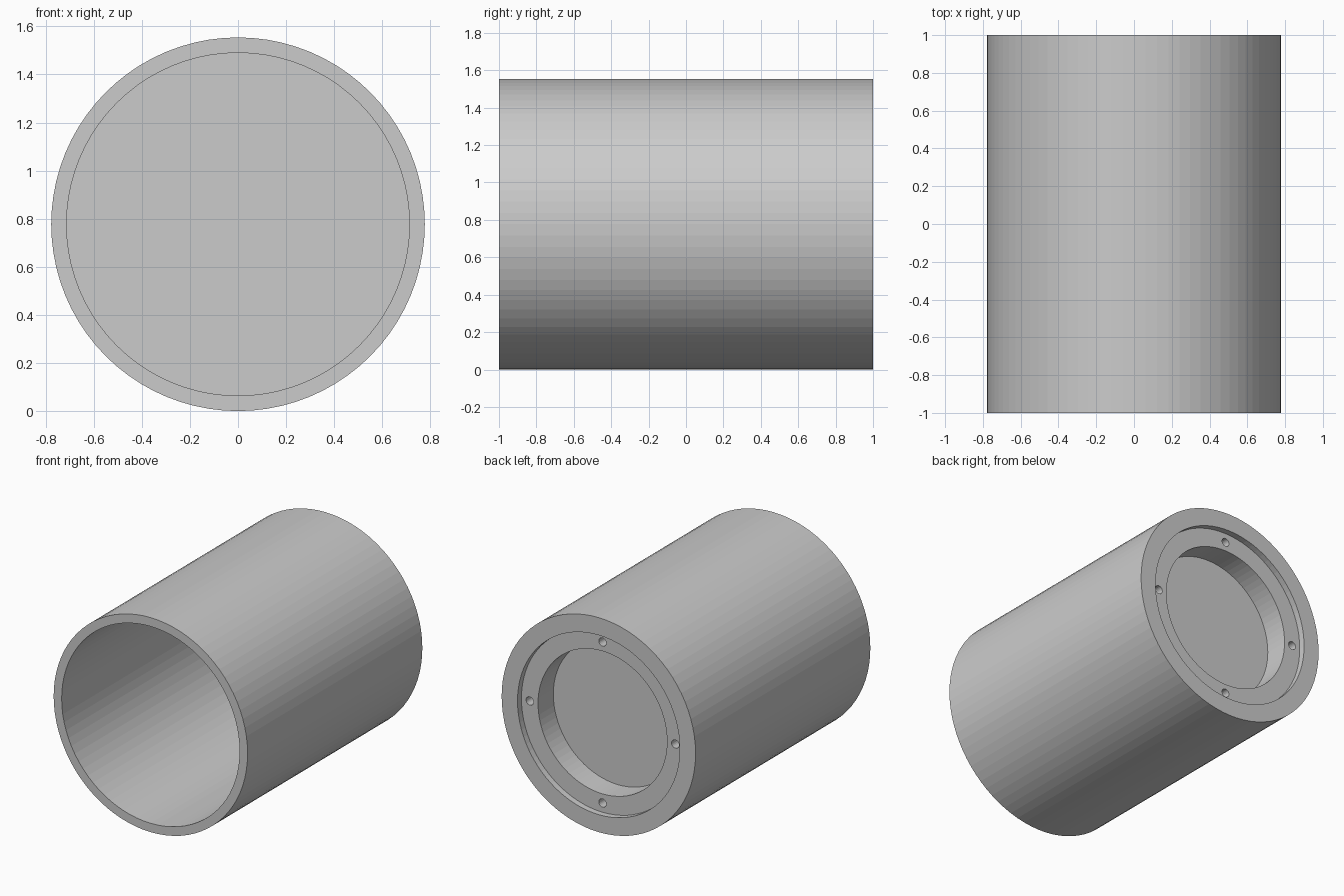
import bpy, bmesh, math
from mathutils import Matrix

if "Cube" in bpy.data.objects:
    bpy.data.objects.remove(bpy.data.objects["Cube"])

R = 0.777      # outer radius, also the height of the axis
SEG = 80


def lathe(name, profile, seg, centre):
    """Revolve (radius, y) points about a y-parallel axis through centre (x, z)."""
    bm = bmesh.new()
    rings = []
    for r, y in profile:
        if r == 0:
            rings.append(None)
            continue
        rings.append([bm.verts.new((centre[0] + r * math.sin(2 * math.pi * i / seg), y,
                                    centre[1] + r * math.cos(2 * math.pi * i / seg)))
                      for i in range(seg)])
    for a, b in zip(rings, rings[1:]):
        if a is None or b is None:
            bm.faces.new(a or b)          # flat disc closing the profile
            continue
        for i in range(seg):
            j = (i + 1) % seg
            bm.faces.new((a[i], a[j], b[j], b[i]))
    bmesh.ops.recalc_face_normals(bm, faces=bm.faces)
    mesh = bpy.data.meshes.new(name)
    bm.to_mesh(mesh)
    bm.free()
    obj = bpy.data.objects.new(name, mesh)
    bpy.context.collection.objects.link(obj)
    return obj


# Housing: deep front bore, back rim with a shallow step and an inner pocket
housing = lathe("housing", [
    (0, 0.71), (0.713, 0.71), (0.713, -1), (R, -1), (R, 1),
    (0.65, 1), (0.65, 0.955), (0.517, 0.955), (0.517, 0.78), (0, 0.78),
], SEG, (0, R))

# Four screw holes drilled into the stepped ring
for k in range(4):
    a = k * math.pi / 2
    centre = (0.583 * math.sin(a), R + 0.583 * math.cos(a))
    drill = lathe("screw_hole_cutter", [(0, 0.87), (0.03, 0.87), (0.03, 1.05), (0, 1.05)],
                  20, centre)
    mod = housing.modifiers.new("screw_hole", 'BOOLEAN')
    mod.operation = 'DIFFERENCE'
    mod.solver = 'EXACT'
    mod.object = drill
    drill.hide_render = True
    drill.hide_set(True)
